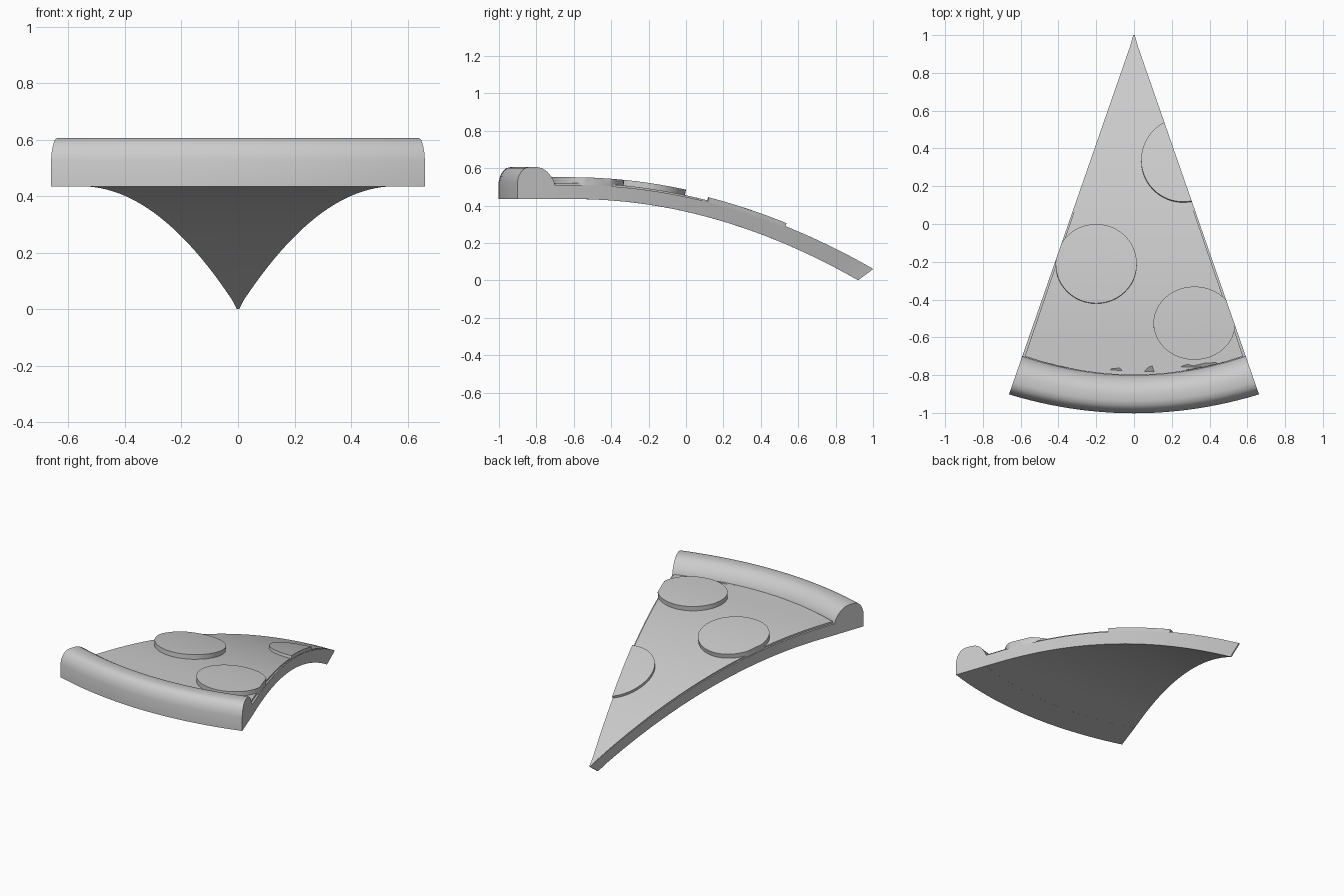
import bpy, bmesh, math
from mathutils import Vector

cube = bpy.data.objects.get("Cube")
if cube:
    bpy.data.objects.remove(cube)

grey = bpy.data.materials.new("plain grey")
grey.use_nodes = True
colour = (0.6, 0.6, 0.6, 1)
grey.diffuse_color = colour
grey.node_tree.nodes["Principled BSDF"].inputs["Base Color"].default_value = colour

TAPER = 0.348      # half width gained per unit away from the tip
SAG = 0.1          # how far the crust arc bows forward in the middle
CRUST_Y = -0.70    # where the crust meets the topping, at the sides


def droop(y, base, k):
    """Height of a sheet that lies flat near the crust and sags to the tip."""
    return base - k * max(0, y + 0.6) ** 2


def dough_top(y):
    return droop(y, 0.51, 0.176)


def dough_bottom(y):
    return droop(y, 0.435, 0.188)


def cheese_top(y):
    return dough_top(y) + 0.003 + 0.009 * (1 - y) / 1.7


def finish(name, bm, angle=35):
    bmesh.ops.remove_doubles(bm, verts=bm.verts, dist=0.0002)
    bmesh.ops.recalc_face_normals(bm, faces=bm.faces)
    mesh = bpy.data.meshes.new(name)
    bm.to_mesh(mesh)
    bm.free()
    mesh.materials.append(grey)
    obj = bpy.data.objects.new(name, mesh)
    bpy.context.collection.objects.link(obj)
    bpy.ops.object.select_all(action="DESELECT")
    obj.select_set(True)
    bpy.context.view_layer.objects.active = obj
    bpy.ops.object.shade_smooth_by_angle(angle=math.radians(angle))


def loft(name, sections, angle=35):
    """Skin closed cross-sections with equal point counts and cap both ends."""
    bm = bmesh.new()
    rings = [[bm.verts.new(p) for p in s] for s in sections]
    for a, b in zip(rings, rings[1:]):
        for i in range(len(a)):
            j = (i + 1) % len(a)
            bm.faces.new((a[i], a[j], b[j], b[i]))
    bm.faces.new(rings[0])
    bm.faces.new(rings[-1])
    finish(name, bm, angle)


def sheet(name, top, bottom, tip_top, tip_bottom, inset):
    """Drooping wedge whose front edge follows the crust arc."""
    steps, across = 28, 12
    sections = []
    for i in range(steps + 1):
        u = i / steps
        half = max(0.004, (TAPER * (1 - CRUST_Y) - inset) * (1 - u))
        section = []
        for tip, height, sign in ((tip_top, top, 1), (tip_bottom, bottom, -1)):
            for n in range(across + 1):
                s = sign * (2 * n / across - 1)
                y = CRUST_Y + (tip - CRUST_Y) * u - SAG * (1 - u) * (1 - s * s)
                section.append((s * half, y, height(y)))
        sections.append(section)
    loft(name, sections)


sheet("dough_base", dough_top, dough_bottom, 1.0, 0.92, 0)
sheet("cheese_layer", cheese_top, lambda y: dough_top(y) - 0.01, 0.998, 0.99, 0.014)

# Rounded crust: profile swept along the front arc, cut off along the taper
profile = [(0, 0.435), (0, 0.525), (0.04, 0.557), (0.11, 0.583), (0.2, 0.6),
           (0.32, 0.606), (0.52, 0.606), (0.66, 0.599), (0.79, 0.582),
           (0.9, 0.555), (0.97, 0.53), (1, 0.505), (1, 0.435)]
sections = []
for n in range(25):
    s = n / 12 - 1
    section = []
    for d, z in profile:
        y = -0.902 + d * (CRUST_Y + 0.902)
        section.append((s * TAPER * (1 - y), y - SAG * (1 - s * s), z))
    sections.append(section)
loft("crust", sections, 50)


def topping(name, cx, cy, rx, ry, thick):
    """Round slice trimmed at the wedge sides, then draped over the cheese."""
    bm = bmesh.new()
    rings = []
    for scale, h in ((1, -0.012), (1, thick), (0.75, thick), (0.5, thick), (0.25, thick)):
        rings.append([bm.verts.new((cx + rx * scale * math.cos(a),
                                    cy + ry * scale * math.sin(a), h))
                      for a in (math.tau * k / 48 for k in range(48))])
    for a, b in zip(rings, rings[1:]):
        for i in range(48):
            j = (i + 1) % 48
            bm.faces.new((a[i], a[j], b[j], b[i]))
    bm.faces.new(rings[0])
    bm.faces.new(rings[-1])
    for side in (-1, 1):
        bmesh.ops.bisect_plane(bm, geom=bm.verts[:] + bm.edges[:] + bm.faces[:],
                               plane_co=Vector((0, 1, 0)),
                               plane_no=Vector((side, TAPER, 0)), clear_outer=True)
        rim = [e for e in bm.edges if e.is_boundary]
        if rim:
            bmesh.ops.holes_fill(bm, edges=rim, sides=0)
    for v in bm.verts:
        y, h = v.co.y, v.co.z
        slope = 0.35 * max(0, y + 0.6)
        v.co.y = y + (h - thick) * slope
        v.co.z = cheese_top(y) + h
    bmesh.ops.triangulate(bm, faces=[f for f in bm.faces if len(f.verts) > 4])
    finish(name, bm)


topping("topping_slice_middle", -0.2, -0.21, 0.215, 0.21, 0.03)
topping("topping_slice_back", 0.26, 0.34, 0.222, 0.222, 0.018)
topping("topping_slice_front", 0.32, -0.525, 0.217, 0.194, 0.03)
